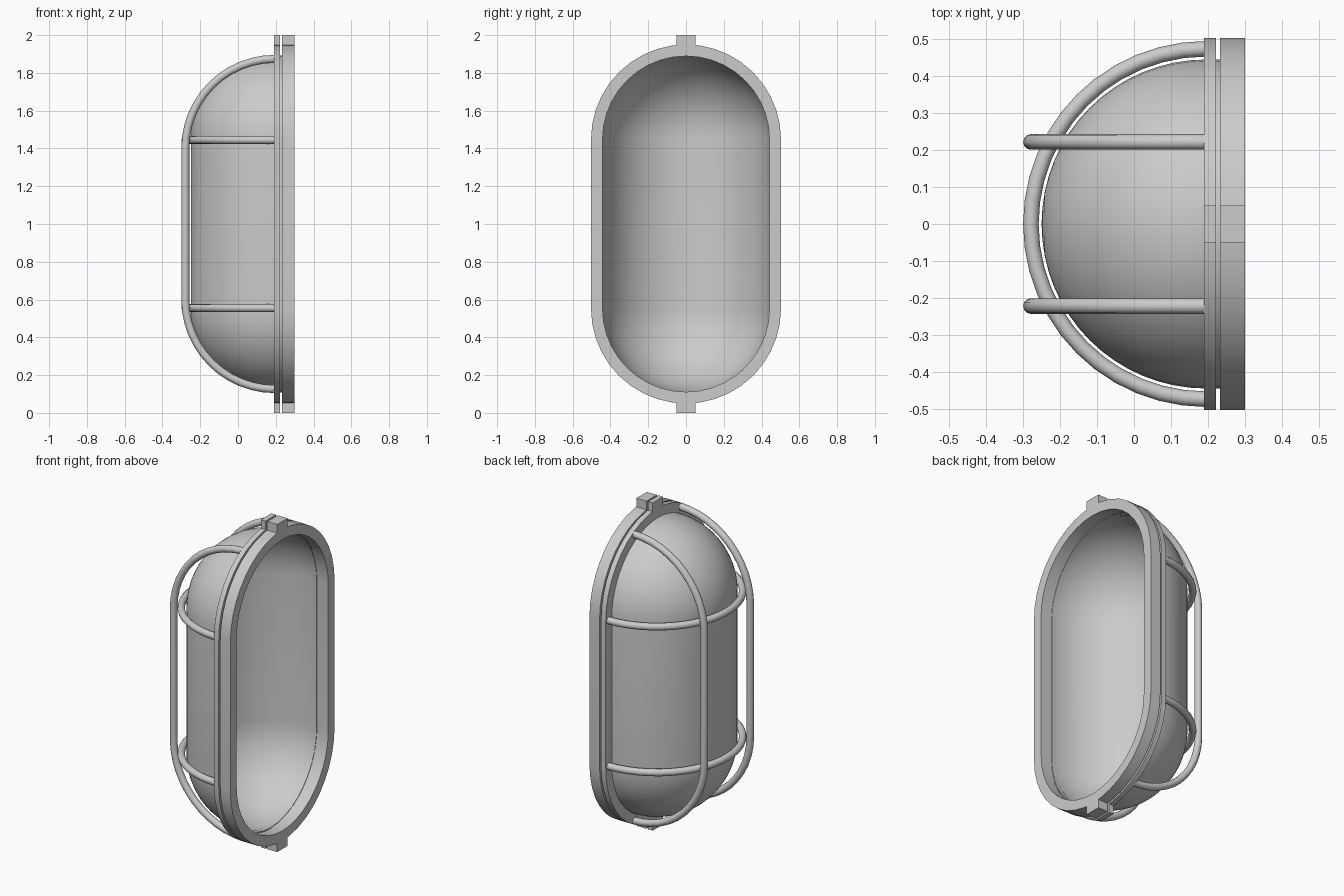
import bpy, bmesh
from math import sin, cos, pi, radians
from mathutils import Matrix

if "Cube" in bpy.data.objects:
    bpy.data.objects.remove(bpy.data.objects["Cube"])

CZ, HALF = 1.0, 0.447      # capsule middle height, half length of its straight part
X0 = 0.195                 # plane where the dome and guard bars start


def stadium(r, n=24):
    """Upright stadium outline as (y, z), counter-clockwise from the right side."""
    pts = []
    for end in (0, 1):
        for i in range(n + 1):
            a = pi * end + pi * i / n
            pts.append((r * cos(a), CZ + (HALF if end == 0 else -HALF) + r * sin(a)))
    return pts


def finish(ob, name, angle=35):
    """Turn into a plain mesh, name it and smooth it."""
    bpy.ops.object.select_all(action='DESELECT')
    bpy.context.view_layer.objects.active = ob
    ob.select_set(True)
    if ob.type == 'CURVE':
        bpy.ops.object.convert(target='MESH')
        ob = bpy.context.object
    ob.name = name
    bpy.ops.object.shade_smooth_by_angle(angle=radians(angle))
    return ob


def new_curve(name, dims):
    cu = bpy.data.curves.new(name, 'CURVE')
    cu.dimensions = dims
    ob = bpy.data.objects.new(name, cu)
    bpy.context.collection.objects.link(ob)
    return ob


def add_spline(ob, pts, closed):
    s = ob.data.splines.new('POLY')
    s.points.add(len(pts) - 1)
    for p, co in zip(s.points, pts):
        p.co = (*co, 0, 1) if len(co) == 2 else (*co, 1)
    s.use_cyclic_u = closed


def rim(name, xa, xb):
    """Flat stadium frame with a lug at the top and bottom."""
    w, zt = 0.05, 1.0
    r = 0.503
    outer = []
    for y, z in stadium(r, 20):
        if abs(y) > w:
            outer.append((y, z))
        elif abs(y) < 1e-6:      # replace the crown point with the lug
            s = 1 if z > CZ else -1
            shoulder = CZ + s * (HALF + (r * r - w * w) ** 0.5)
            tip = CZ + s * zt
            outer += [(s * w, shoulder), (s * w, tip), (-s * w, tip), (-s * w, shoulder)]
    ob = new_curve(name, '2D')
    ob.data.fill_mode = 'BOTH'
    ob.data.extrude = (xb - xa) / 2
    add_spline(ob, outer, True)
    add_spline(ob, stadium(0.442, 20), True)
    ob = finish(ob, name)
    # lay the outline into the y-z plane
    ob.data.transform(Matrix(((0, 0, 1, (xa + xb) / 2), (1, 0, 0, 0), (0, 1, 0, 0), (0, 0, 0, 1))))
    bm = bmesh.new()
    bm.from_mesh(ob.data)
    bmesh.ops.remove_doubles(bm, verts=bm.verts, dist=1e-5)
    bmesh.ops.recalc_face_normals(bm, faces=bm.faces)
    bm.to_mesh(ob.data)
    bm.free()
    finish(ob, name)


def bar(name, pts):
    """Round guard bar along a path."""
    ob = new_curve(name, '3D')
    ob.data.bevel_depth = 0.021
    ob.data.bevel_resolution = 4
    ob.data.use_fill_caps = True
    add_spline(ob, pts, False)
    finish(ob, name, 40)


# Two-part mounting rim with a narrow gap
rim("front_rim", 0.19, 0.222)
rim("back_rim", 0.232, 0.30)

# Half-capsule glass dome
R, steps = 0.445, 16
bm = bmesh.new()
sections = [(0.234, R)] + [(X0 - R * sin(pi / 2 * i / steps), R * cos(pi / 2 * i / steps))
                           for i in range(steps + 1)]
rings = [[bm.verts.new((x, y, z)) for y, z in stadium(r)] for x, r in sections]
for a, b in zip(rings, rings[1:]):
    for i in range(len(a)):
        j = (i + 1) % len(a)
        bm.faces.new((a[i], a[j], b[j], b[i]))
bmesh.ops.remove_doubles(bm, verts=bm.verts, dist=1e-5)
bmesh.ops.recalc_face_normals(bm, faces=bm.faces)
me = bpy.data.meshes.new("glass_dome")
bm.to_mesh(me)
bm.free()
dome = bpy.data.objects.new("glass_dome", me)
bpy.context.collection.objects.link(dome)
finish(dome, "glass_dome")

# Wire guard: two upright bars and two cross bars
RB, n = 0.474, 24
arc = [(X0 - RB * sin(pi * i / n), RB * cos(pi * i / n)) for i in range(n + 1)]
for side, label in ((1, "left"), (-1, "right")):
    top = [(x, side * 0.222, CZ + 0.40 + h) for x, h in arc[:n // 2 + 1]]
    low = [(x, side * 0.222, CZ - 0.40 + h) for x, h in arc[n // 2:]]
    bar("upright_bar_" + label, top + low)
for side, label in ((1, "upper"), (-1, "lower")):
    bar("cross_bar_" + label, [(x, y, CZ + side * 0.445) for x, y in arc])
